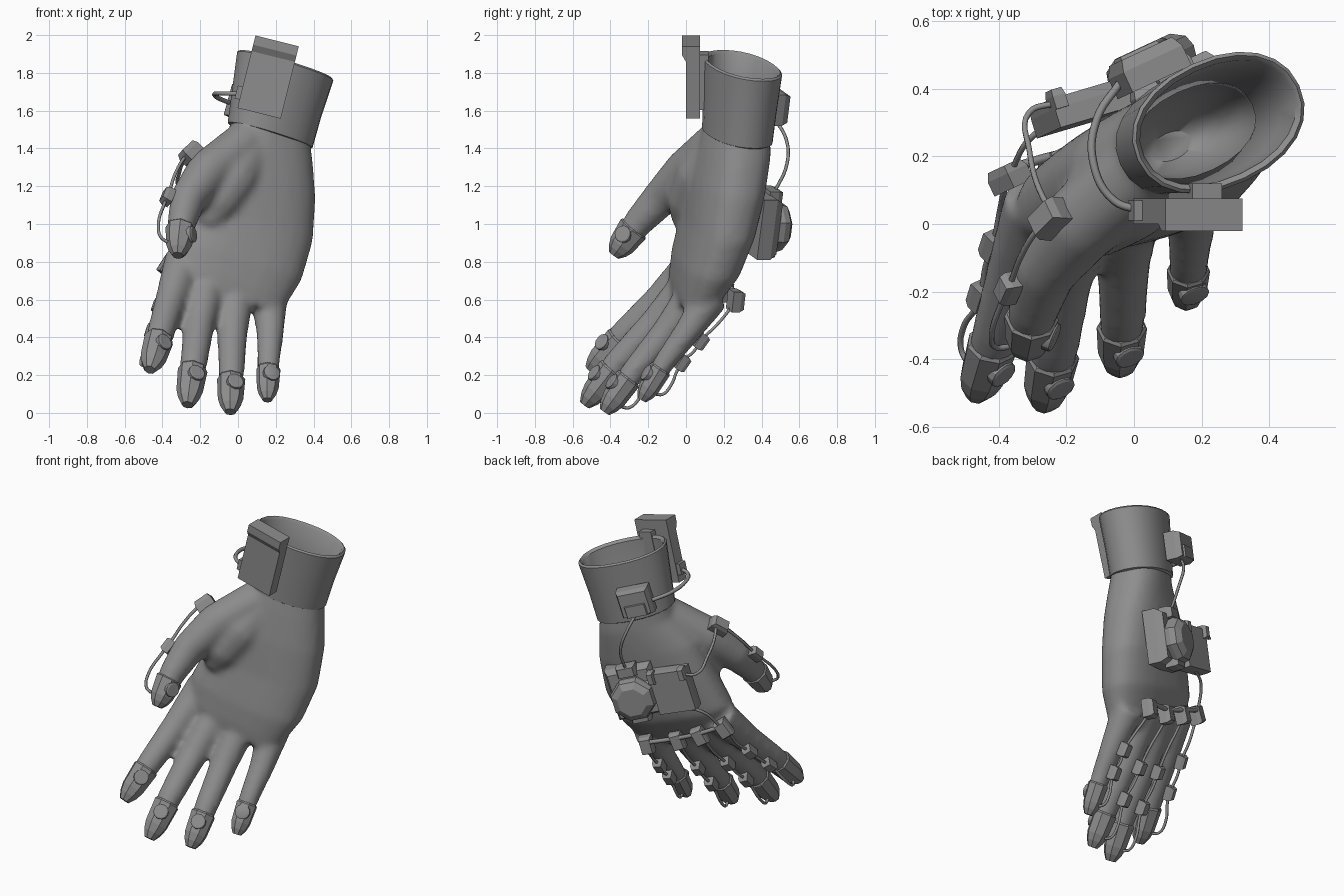
import bpy, bmesh, math
from mathutils import Vector as V, Matrix

cube = bpy.data.objects.get("Cube")
if cube:
    bpy.data.objects.remove(cube)

mat = bpy.data.materials.new("mid grey")
mat.use_nodes = True
GREY = (0.27, 0.27, 0.27, 1)
mat.diffuse_color = GREY
mat.node_tree.nodes["Principled BSDF"].inputs["Base Color"].default_value = GREY

# Hand frame: up the wrist, across the palm, out of the back
UP = V((.26, .12, .95)).normalized()
W = V((.906, .42, 0))
W = (W - UP * W.dot(UP)).normalized()
N = UP.cross(W)


def finish(name, bm, smooth=None):
    bmesh.ops.recalc_face_normals(bm, faces=bm.faces[:])
    me = bpy.data.meshes.new(name)
    bm.to_mesh(me)
    bm.free()
    me.materials.append(mat)
    ob = bpy.data.objects.new(name, me)
    bpy.context.collection.objects.link(ob)
    if smooth:
        bpy.ops.object.select_all(action='DESELECT')
        ob.select_set(True)
        bpy.context.view_layer.objects.active = ob
        bpy.ops.object.shade_smooth_by_angle(angle=math.radians(smooth))
    return ob


def loft(bm, sections, sides=20, power=1.0, turn=0.0, closed=False):
    """Skin rings given as (centre, u, v, half_u, half_v); closed joins last to first."""
    rings = []
    for c, u, v, a, b in sections:
        ring = []
        for i in range(sides):
            t = 2 * math.pi * (i + turn) / sides
            cs, sn = math.cos(t), math.sin(t)
            ring.append(bm.verts.new(c + u * a * math.copysign(abs(cs) ** power, cs)
                                     + v * b * math.copysign(abs(sn) ** power, sn)))
        rings.append(ring)
    for r, s in zip(rings, rings[1:] + rings[:1] if closed else rings[1:]):
        for i in range(sides):
            j = (i + 1) % sides
            bm.faces.new((r[i], r[j], s[j], s[i]))
    if not closed:
        bm.faces.new(rings[0][::-1])
        bm.faces.new(rings[-1])


def box(name, c, size, u=W, d=N, taper=.8):
    """Box with its outer face, along d, drawn in by taper."""
    u = (u - d * u.dot(d)).normalized()
    k = math.sqrt(.5)
    v = d.cross(u)
    a, b, h = (s / 2 for s in size)
    bm = bmesh.new()
    loft(bm, [(c - d * h, u, v, a / k, b / k), (c + d * h * .3, u, v, a / k, b / k),
              (c + d * h, u, v, a / k * taper, b / k * taper)], 4, 1, .5)
    return finish(name, bm)


def wire(name, points, r=.009):
    cu = bpy.data.curves.new(name, 'CURVE')
    cu.dimensions = '3D'
    cu.bevel_depth, cu.bevel_resolution, cu.resolution_u = r, 1, 6
    sp = cu.splines.new('BEZIER')
    sp.bezier_points.add(len(points) - 1)
    for bp, p in zip(sp.bezier_points, points):
        bp.co = p
        bp.handle_left_type = bp.handle_right_type = 'AUTO'
    cu.materials.append(mat)
    bpy.context.collection.objects.link(bpy.data.objects.new(name, cu))


class Digit:
    """Finger path with radius, a dorsal direction and a direction for its sensors."""
    def __init__(self, pts, radii, hint, sensor_hint=None):
        self.p, self.r, self.hint = [V(p) for p in pts], radii, hint
        self.sensor_hint = sensor_hint or hint

    def at(self, s, hint=None):
        i = min(int(s), len(self.p) - 2)
        f = s - i
        a, b = self.p[i], self.p[i + 1]
        lo, hi = self.p[max(i - 1, 0)], self.p[min(i + 2, len(self.p) - 1)]
        t = ((b - lo).normalized() * (1 - f) + (hi - a).normalized() * f).normalized()
        h = hint or self.hint
        d = (h - t * h.dot(t)).normalized()
        return a.lerp(b, f), t, d, self.r[i] * (1 - f) + self.r[i + 1] * f

    def section(self, s, k=1.0):
        c, t, d, r = self.at(s)
        return (c, t.cross(d), d, r * k, r * k * .95)

    def skin(self, bm):
        n = (len(self.p) - 1) * 4
        loft(bm, [self.section(i * (len(self.p) - 1.1) / n) for i in range(n + 1)], 14)


BACK = V((-.28, .95, 0))
THUMB_BACK = V((-.75, .5, .1))
digits = {
    "index": Digit([(-.28, .07, .82), (-.355, -.14, .6), (-.41, -.33, .42), (-.455, -.47, .27)],
                   [.11, .085, .075, .058], N),
    "middle": Digit([(-.15, .06, .74), (-.205, -.16, .48), (-.235, -.37, .26), (-.26, -.5, .09)],
                    [.105, .085, .074, .058], BACK),
    "ring": Digit([(-.01, .08, .68), (-.03, -.11, .42), (-.035, -.285, .21), (-.04, -.4, .05)],
                  [.105, .082, .07, .056], BACK),
    "pinky": Digit([(.165, .14, .62), (.17, 0, .42), (.162, -.12, .26), (.157, -.21, .11)],
                   [.1, .074, .06, .048], BACK),
    "thumb": Digit([(.04, .17, 1.42), (-.16, 0, 1.27), (-.265, -.14, 1.13),
                    (-.3, -.26, 1.0), (-.315, -.355, .87)],
                   [.13, .125, .1, .08, .058], THUMB_BACK, V((-.8, -.1, .5))),
}
thenar = Digit([(.1, .2, 1.42), (-.02, .08, 1.24), (-.12, .02, 1.1), (-.17, 0, .98)],
               [.12, .145, .13, .07], THUMB_BACK)

# Glove: palm, thumb base and digits fused into one skin
bm = bmesh.new()
palm = [((.175, .275, 1.53), .215, .15, 0), ((.168, .26, 1.4), .24, .165, 0),
        ((.115, .215, 1.22), .315, .175, -5), ((.065, .17, 1.0), .35, .17, -9),
        ((-.005, .105, .8), .36, .16, -12), ((-.035, .055, .68), .32, .125, -12),
        ((-.03, .015, .59), .26, .08, -12)]
rings = []
for c, a, b, deg in palm:
    turn = Matrix.Rotation(math.radians(deg), 3, UP)
    rings.append((V(c), turn @ W, turn @ N, a, b))
loft(bm, rings, 24, .8)
thenar.skin(bm)
for dg in digits.values():
    dg.skin(bm)
glove = finish("glove", bm)
m = glove.modifiers.new("fuse", 'REMESH')
m.mode, m.voxel_size, m.use_smooth_shade = 'VOXEL', .018, True
m = glove.modifiers.new("relax", 'SMOOTH')
m.factor, m.iterations = .5, 9

# Wrist opening cut down into the glove
bm = bmesh.new()
hollow = [((.19, .278, 1.6), .2, .13), ((.175, .27, 1.48), .2, .13), ((.16, .26, 1.38), .18, .11),
          ((.13, .24, 1.26), .15, .08), ((.11, .23, 1.18), .07, .04)]
loft(bm, [(V(c), W, N, a, b) for c, a, b in hollow], 24)
cutter = finish("wrist_cutter", bm, 60)
cutter.hide_render = True
cutter.hide_viewport = True
m = glove.modifiers.new("opening", 'BOOLEAN')
m.operation, m.object, m.solver = 'DIFFERENCE', cutter, 'EXACT'

# Hollow cuff
bm = bmesh.new()
cuff = [((.168, .27, 1.46), .225, .15), ((.17, .272, 1.47), .242, .17),
        ((.205, .285, 1.64), .255, .178), ((.25, .3, 1.835), .275, .19),
        ((.251, .3, 1.845), .265, .18), ((.248, .3, 1.83), .25, .165),
        ((.215, .285, 1.68), .235, .155), ((.18, .275, 1.52), .195, .125)]
loft(bm, [(V(c), W, N, a, b) for c, a, b in cuff], 24, .92, closed=True)
finish("cuff", bm, 40)

# Fingertip caps, pads, sensor boxes and their wires
for name, dg in digits.items():
    e = len(dg.p) - 1
    bm = bmesh.new()
    loft(bm, [dg.section(e + s, k) for s, k in
              ((-.85, 1.0), (-.8, 1.12), (-.15, 1.17), (.08, 1.0), (.28, .6))], 8, 1, .5)
    finish(name + "_cap", bm)
    c, t, d, r = dg.at(e - .5)
    u = t.cross(d)
    bm = bmesh.new()
    loft(bm, [(c - d * k, u, t, a, a) for k, a in
              ((r * .7, .045), (r * 1.13, .045), (r * 1.2, .038))], 12)
    finish(name + "_pad", bm, 30)

    spots = (.95, 2.3) if name == "thumb" else (.12, .95, 1.7)
    trail = []
    for i, s in enumerate(spots):
        c, t, d, r = dg.at(s, dg.sensor_hint)
        big = 1.3 if i == 0 else 1
        h = c + d * (r + .02)
        if name != "thumb" and i == 0:
            d, h = N, c + N * (r + .06)
        if name == "index" and i == 0:
            h = V((-.37, .14, .78))
        box(name + "_sensor_%d" % i, h, (.06 * big, .085 * big, .055 * big), t.cross(d), d)
        trail += [h - t * .03, h + t * .05]
        if i + 1 < len(spots):
            c, t, d, r = dg.at((s + spots[i + 1]) / 2, dg.sensor_hint)
            trail.append(c + d * (r + .025))
    for s, k in ((e - .6, 1.8), (e - .2, 1.7), (e - .1, 1.1)):
        c, t, d, r = dg.at(s, dg.sensor_hint)
        trail.append(c + d * r * k)
    wire(name + "_wire", trail)
    dg.knuckle = trail[0]

# Wire linking the knuckle sensors
row = ["index", "middle", "ring", "pinky"]
wire("knuckle_wire", [digits[k].knuckle + N * .005 for k in row], .014)

# Hub on the back of the hand: base, octagonal dome and flat pack
hub = V((.085, .41, 1.01))
box("hub_base", hub - N * .02, (.29, .33, .12), taper=.85)
bm = bmesh.new()
loft(bm, [(hub - UP * .02 + N * h, W, UP, r, r) for h, r in
          ((.02, .13), (.07, .14), (.105, .13), (.13, .09))], 8, 1, .5)
finish("hub_dome", bm)
for k in (-1, 1):
    box("hub_lug", hub + UP * .15 * k + N * .03, (.12, .07, .08))
pack = V((-.155, .345, 1.06))
lean = Matrix.Rotation(math.radians(-8), 3, UP)
PU, PN = lean @ W, lean @ N
box("pack", pack, (.24, .27, .09), PU, PN, .97)
for k in (-1, 1):
    box("pack_clip", pack + UP * .11 - PU * .1 * k + PN * .04, (.04, .08, .06), PU, PN)
box("pack_bridge", (hub + pack) / 2, (.14, .16, .08))

# Wrist box on the back of the cuff
wrist = V((.04, .465, 1.63))
box("wrist_box", wrist, (.2, .17, .1), taper=.85)
box("wrist_box_foot", wrist - UP * .04 + N * .015, (.15, .09, .09))

# Front plate with a thicker head, from a side profile
tilt = Matrix.Rotation(math.radians(14), 3, 'Y')
mid = V((.16, 0, 1.78))
profile = [(.075, -.2), (0, -.2), (0, .11), (-.02, .145), (-.02, .195), (.075, .195)]
bm = bmesh.new()
ends = [[bm.verts.new(mid + tilt @ V((x, y, z))) for y, z in profile] for x in (-.118, .118)]
bm.faces.new(ends[0])
bm.faces.new(ends[1])
for i in range(len(profile)):
    j = (i + 1) % len(profile)
    bm.faces.new((ends[0][i], ends[0][j], ends[1][j], ends[1][i]))
finish("front_plate", bm)
box("plate_mount", V((.18, .095, 1.76)), (.09, .3, .05), tilt @ V((1, 0, 0)), V((0, 1, 0)), 1)
box("plate_plug", V((.03, .04, 1.69)), (.08, .07, .06), tilt @ V((1, 0, 0)), V((0, 1, 0)), 1)

# Long wires joining the devices
wire("wrist_loop", [V(p) for p in ((.02, .04, 1.69), (-.06, .07, 1.69), (-.12, .18, 1.69),
                                   (-.11, .31, 1.67), (-.04, .42, 1.64))], .012)
wire("wrist_to_hub", [wrist - UP * .06, V((.06, .53, 1.45)), V((.1, .535, 1.32)),
                      hub + UP * .16 + N * .04])
wire("pack_to_thumb", [pack + UP * .1 - PU * .1 + PN * .03, V((-.31, .33, 1.2)),
                       V((-.31, .22, 1.27)), V((-.27, .08, 1.36)), digits["thumb"].knuckle])
wire("pack_to_index", [pack - UP * .12, V((-.3, .26, .92)), digits["index"].knuckle])
